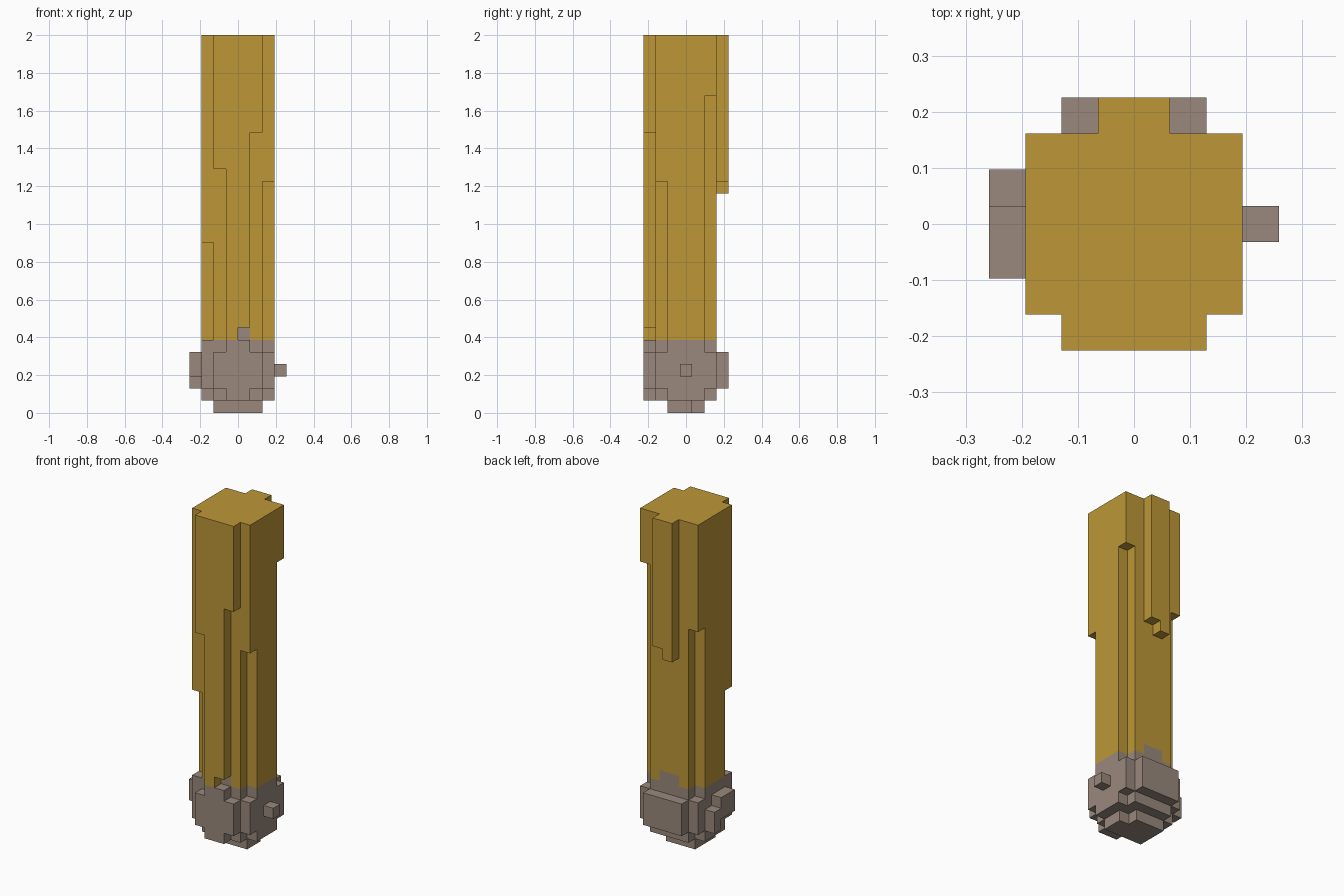
import bpy
import bmesh
import math
from mathutils import Vector

cube = bpy.data.objects.get("Cube")
if cube:
    bpy.data.objects.remove(cube, do_unlink=True)

TOP = 31               # block layers in the full height
UNIT = 2 / TOP         # size of one block


def material(name, color):
    mat = bpy.data.materials.new(name)
    mat.use_nodes = True
    mat.diffuse_color = color
    mat.node_tree.nodes["Principled BSDF"].inputs["Base Color"].default_value = color
    return mat


def block(x, y, z):
    """All unit cells inside the given (start, end) ranges."""
    return {(i, j, k) for i in range(*x) for j in range(*y) for k in range(*z)}


def build(name, cells, solid, mat):
    """Skin the cells, leaving out faces buried against any solid cell."""
    bm = bmesh.new()
    for cell in cells:
        centre = Vector(cell) + Vector((0.5, 0, 0.5))
        for axis in range(3):
            for sign in (-1, 1):
                n = Vector((0, 0, 0))
                n[axis] = sign
                if tuple(int(c + d) for c, d in zip(cell, n)) in solid:
                    continue
                u = Vector((0, 0, 0))
                u[(axis + 1) % 3] = 0.5
                v = n.cross(u)
                mid = centre + n / 2
                ring = (mid - u - v, mid + u - v, mid + u + v, mid - u + v)
                bm.faces.new([bm.verts.new(p * UNIT) for p in ring])
    bmesh.ops.remove_doubles(bm, verts=bm.verts, dist=UNIT / 100)
    bmesh.ops.dissolve_limit(bm, angle_limit=math.radians(1),
                             verts=bm.verts, edges=bm.edges)
    mesh = bpy.data.meshes.new(name)
    bm.to_mesh(mesh)
    bm.free()
    mesh.materials.append(mat)
    obj = bpy.data.objects.new(name, mesh)
    bpy.context.collection.objects.link(obj)


# Corner columns shared by shaft and base
LEFT, RIGHT = (2, 3), (-3, -2)
FRONT, BACK = (-2, -1), (2, 3)
FRONT_SKIN, BACK_SKIN = (-3, -2), (3, 4)
WIDE, DEEP = (-3, 3), (-2, 3)

# Shaft: core with each corner cut away up to its own height
shaft = block(WIDE, DEEP, (6, TOP))
for x, y, height in ((LEFT, FRONT, 19), (RIGHT, FRONT, 14),
                     (LEFT, BACK, 26), (RIGHT, BACK, 21)):
    shaft -= block(x, y, (0, height))

# Shaft: raised strips on front and back, each ending at its own height
for x, y, bottom in (((-2, -1), FRONT_SKIN, 20), ((-1, 0), FRONT_SKIN, 6),
                     ((0, 1), FRONT_SKIN, 7), ((1, 2), FRONT_SKIN, 23),
                     ((-1, 0), BACK_SKIN, 18), ((0, 1), BACK_SKIN, 19)):
    shaft |= block(x, y, (bottom, TOP))

# Base: rounded block with clipped corners
base = block(WIDE, DEEP, (1, 6))
for x in (LEFT, RIGHT):
    for y in (FRONT, BACK):
        base -= block(x, y, (1, 2))
        if (x, y) != (RIGHT, FRONT):
            base -= block(x, y, (5, 6))

# Base: front and back plates, foot, side knobs
base |= block((-2, 2), FRONT_SKIN, (2, 5)) | block((-1, 1), FRONT_SKIN, (1, 6))
base |= block((-2, 2), BACK_SKIN, (2, 5))
base |= block((-2, 2), (-1, 2), (0, 1)) - block((1, 2), (1, 2), (0, 1))
base |= block((3, 4), (0, 1), (3, 4))
base |= block((-4, -3), (-1, 1), (3, 5)) | block((-4, -3), (1, 2), (2, 4))

# Base: patches that climb one layer into the shaft
base |= block((-1, 1), BACK, (6, 7)) | block((0, 1), FRONT, (6, 7))
shaft -= base

solid = shaft | base
build("shaft", shaft, solid, material("golden yellow", (0.51, 0.31, 0.04, 1)))
build("base", base, solid, material("warm grey", (0.32, 0.25, 0.205, 1)))
